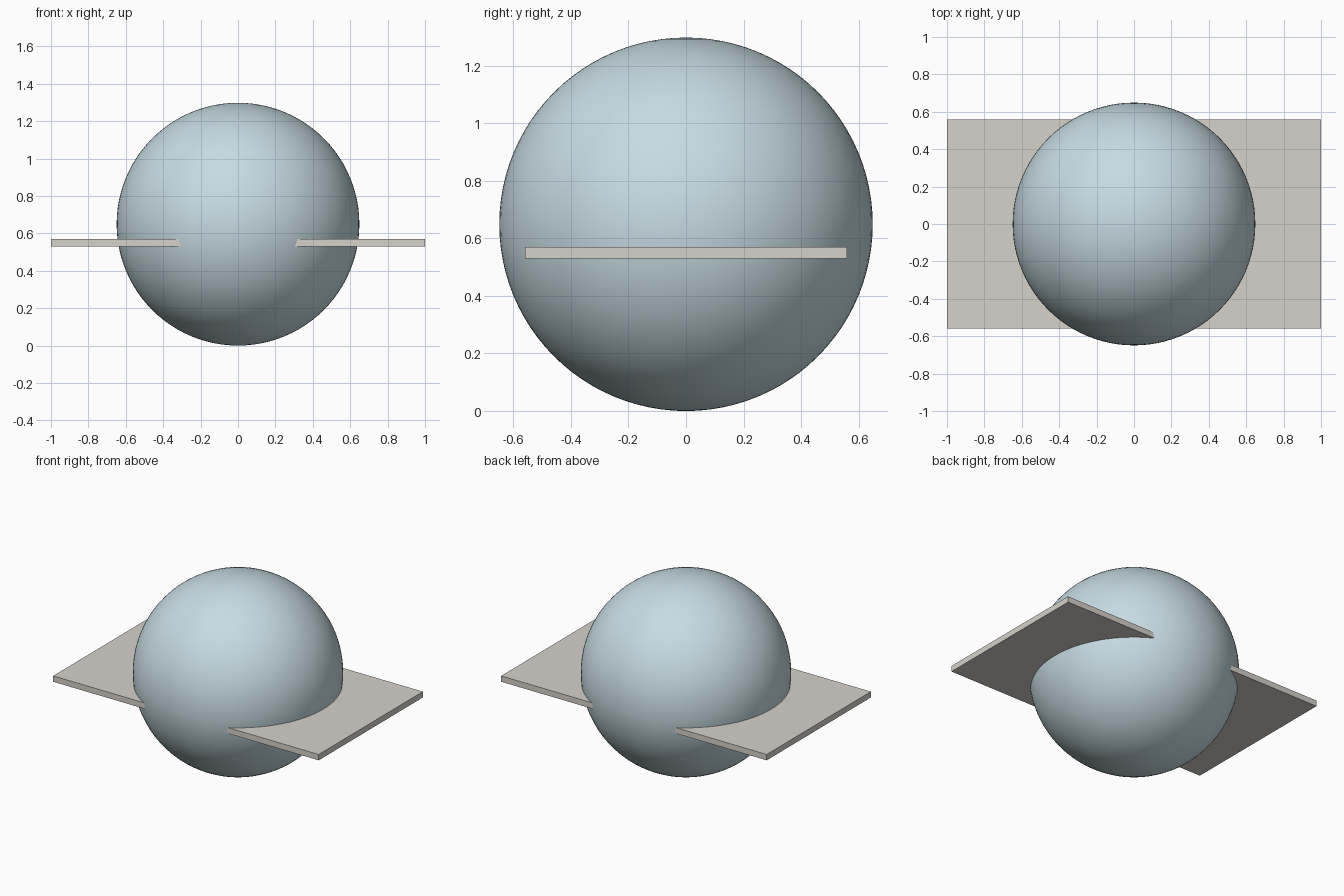
import bpy
import math

cube = bpy.data.objects.get("Cube")
if cube:
    bpy.data.objects.remove(cube, do_unlink=True)


def material(name, rgb):
    mat = bpy.data.materials.new(name)
    mat.use_nodes = True
    color = (*rgb, 1.0)
    mat.diffuse_color = color
    mat.node_tree.nodes["Principled BSDF"].inputs["Base Color"].default_value = color
    return mat


pale_blue = material("pale_blue", (0.57, 0.71, 0.76))
warm_grey = material("warm_grey", (0.67, 0.64, 0.59))

RADIUS = 0.649

# Round body resting on the ground
bpy.ops.mesh.primitive_uv_sphere_add(
    segments=96, ring_count=48, radius=RADIUS, location=(0, 0, RADIUS))
body = bpy.context.object
body.name = "round_body"
body.data.materials.append(pale_blue)
bpy.ops.object.shade_smooth_by_angle(angle=math.radians(30))

# Flat slab passing through the body, just below its middle
bpy.ops.mesh.primitive_cube_add(size=1, location=(0, 0, 0.55))
slab = bpy.context.object
slab.name = "flat_wing_slab"
slab.scale = (2.0, 1.12, 0.04)
bpy.ops.object.transform_apply(location=False, rotation=False, scale=True)
slab.data.materials.append(warm_grey)
